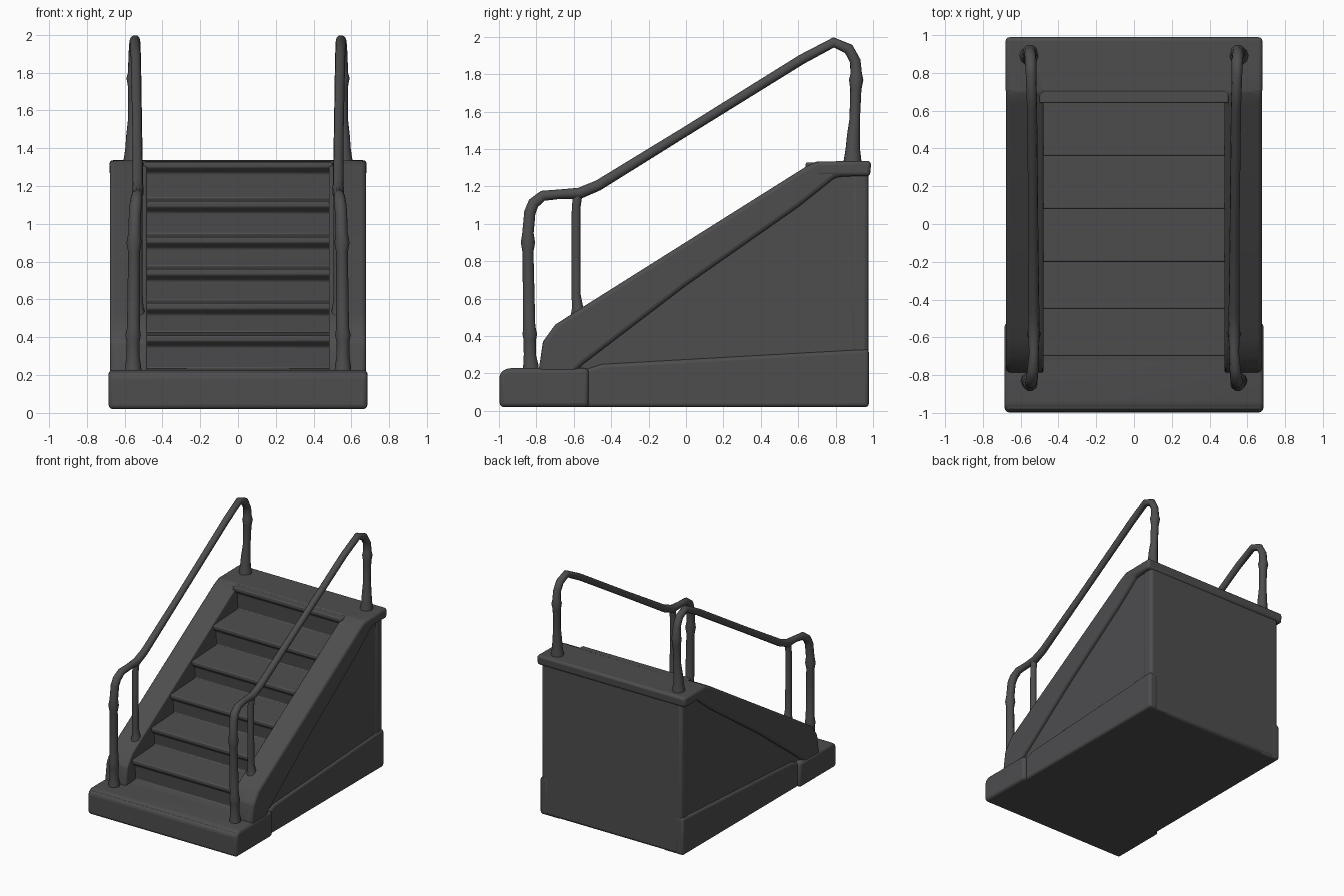
import bpy, bmesh, math

grey = bpy.data.materials.new("dark grey")
grey.diffuse_color = (0.075, 0.075, 0.078, 1)


def finish(ob, angle=40):
    ob.data.materials.clear()
    ob.data.materials.append(grey)
    bpy.ops.object.select_all(action='DESELECT')
    ob.select_set(True)
    bpy.context.view_layer.objects.active = ob
    bpy.ops.object.shade_smooth_by_angle(angle=math.radians(angle))


def slab(name, profile, x0, x1, bevel):
    """Extrude a side profile (y, z) from x0 to x1 and round its edges."""
    bm = bmesh.new()
    face = bm.faces.new([bm.verts.new((x0, y, z)) for y, z in profile])
    ext = bmesh.ops.extrude_face_region(bm, geom=[face])
    moved = [v for v in ext['geom'] if isinstance(v, bmesh.types.BMVert)]
    bmesh.ops.translate(bm, verts=moved, vec=(x1 - x0, 0, 0))
    bmesh.ops.recalc_face_normals(bm, faces=bm.faces)
    me = bpy.data.meshes.new(name)
    bm.to_mesh(me)
    bm.free()
    ob = bpy.data.objects.new(name, me)
    bpy.context.collection.objects.link(ob)
    mod = ob.modifiers.new("rounding", 'BEVEL')
    mod.width = bevel
    mod.segments = 3
    mod.limit_method = 'ANGLE'
    mod.angle_limit = math.radians(25)
    finish(ob)
    return ob


def tube(name, points):
    """Round pipe through (x, y, z, radius) points."""
    cu = bpy.data.curves.new(name, 'CURVE')
    cu.dimensions = '3D'
    cu.bevel_depth = 1
    cu.bevel_resolution = 3
    cu.use_fill_caps = True
    sp = cu.splines.new('POLY')
    sp.points.add(len(points) - 1)
    for p, (x, y, z, r) in zip(sp.points, points):
        p.co = (x, y, z, 1)
        p.radius = r
    ob = bpy.data.objects.new(name, cu)
    bpy.context.collection.objects.link(ob)
    bpy.ops.object.select_all(action='DESELECT')
    ob.select_set(True)
    bpy.context.view_layer.objects.active = ob
    bpy.ops.object.convert(target='MESH')
    finish(bpy.context.object, 60)


BOTTOM = 0.02

# Stepped core: each tread has an overhanging lip and rises slightly to the back
nosings = [(-0.70, 0.41), (-0.45, 0.58), (-0.20, 0.76),
           (0.08, 0.93), (0.36, 1.12), (0.64, 1.328)]
steps = [(-0.80, BOTTOM), (-0.80, 0.22)]
level = 0.22
for y, z in nosings:
    steps += [(y + 0.045, level + 0.015), (y + 0.035, z - 0.06), (y, z - 0.03), (y, z)]
    level = z
steps += [(0.96, 1.333), (0.96, BOTTOM)]
slab("steps", steps, -0.50, 0.50, 0.008)

# Broad bottom step with rounded ends
slab("bottom_step", [(-0.997, BOTTOM), (-0.997, 0.20), (-0.96, 0.228),
                     (-0.52, 0.228), (-0.52, BOTTOM)], -0.685, 0.685, 0.03)

# Top landing
slab("top_landing", [(0.69, 1.255), (0.69, 1.333), (0.99, 1.337), (0.985, 1.255)],
     -0.68, 0.68, 0.02)

# Back wall
slab("back_wall", [(0.88, BOTTOM), (0.88, 1.3), (0.976, 1.3), (0.976, BOTTOM)],
     -0.645, 0.645, 0.025)

# Sloping top line shared by the side walls and stringers
slope = [(-0.79, 0.20), (-0.765, 0.37), (-0.70, 0.46), (-0.60, 0.525),
         (0.64, 1.305), (0.70, 1.334)]

for side, s in (("right", 1), ("left", -1)):
    # Recessed flat side wall
    slab(side + "_side_wall",
         [(-0.78, BOTTOM)] + slope + [(0.97, 1.333), (0.97, BOTTOM)],
         s * 0.48, s * 0.64, 0.01)
    # Low skirt along the foot of the wall
    slab(side + "_skirt",
         [(-0.60, BOTTOM), (-0.60, 0.20), (-0.45, 0.25), (0.978, 0.33), (0.978, BOTTOM)],
         s * 0.58, s * 0.658, 0.02)
    # Raised stringer band along the slope
    slab(side + "_stringer",
         slope + [(0.985, 1.335), (0.985, 1.26), (0.80, 1.25), (0.60, 1.09),
                  (0.0, 0.67), (-0.55, 0.25), (-0.60, 0.20)],
         s * 0.485, s * 0.678, 0.022)
    # Handrail: front post, sloping rail and back post, with collars and flared feet
    rail = [(0.555, -0.83, 0.20, 0.046), (0.555, -0.83, 0.25, 0.042),
            (0.555, -0.835, 0.30, 0.034), (0.555, -0.835, 0.38, 0.035),
            (0.555, -0.835, 0.41, 0.041), (0.553, -0.838, 0.45, 0.034),
            (0.55, -0.845, 0.85, 0.031), (0.55, -0.845, 0.90, 0.040),
            (0.548, -0.845, 0.95, 0.032), (0.545, -0.835, 1.06, 0.032),
            (0.54, -0.815, 1.11, 0.032), (0.535, -0.765, 1.15, 0.029),
            (0.53, -0.68, 1.158, 0.026), (0.53, -0.57, 1.163, 0.031),
            (0.53, -0.47, 1.205, 0.029), (0.533, 0.0, 1.495, 0.026),
            (0.54, 0.62, 1.88, 0.027), (0.545, 0.79, 1.97, 0.028),
            (0.547, 0.87, 1.935, 0.030), (0.55, 0.905, 1.87, 0.030),
            (0.55, 0.91, 1.80, 0.032), (0.55, 0.91, 1.77, 0.040),
            (0.55, 0.908, 1.72, 0.031), (0.552, 0.902, 1.56, 0.029),
            (0.555, 0.895, 1.47, 0.036), (0.556, 0.892, 1.40, 0.040),
            (0.556, 0.89, 1.32, 0.052)]
    tube(side + "_handrail", [(s * x, y, z, r) for x, y, z, r in rail])
    # Slim second post
    post = [(0.53, -0.575, 0.50, 0.046), (0.53, -0.58, 0.56, 0.030),
            (0.53, -0.588, 0.62, 0.026), (0.53, -0.588, 1.08, 0.024),
            (0.53, -0.58, 1.15, 0.026)]
    tube(side + "_second_post", [(s * x, y, z, r) for x, y, z, r in post])
